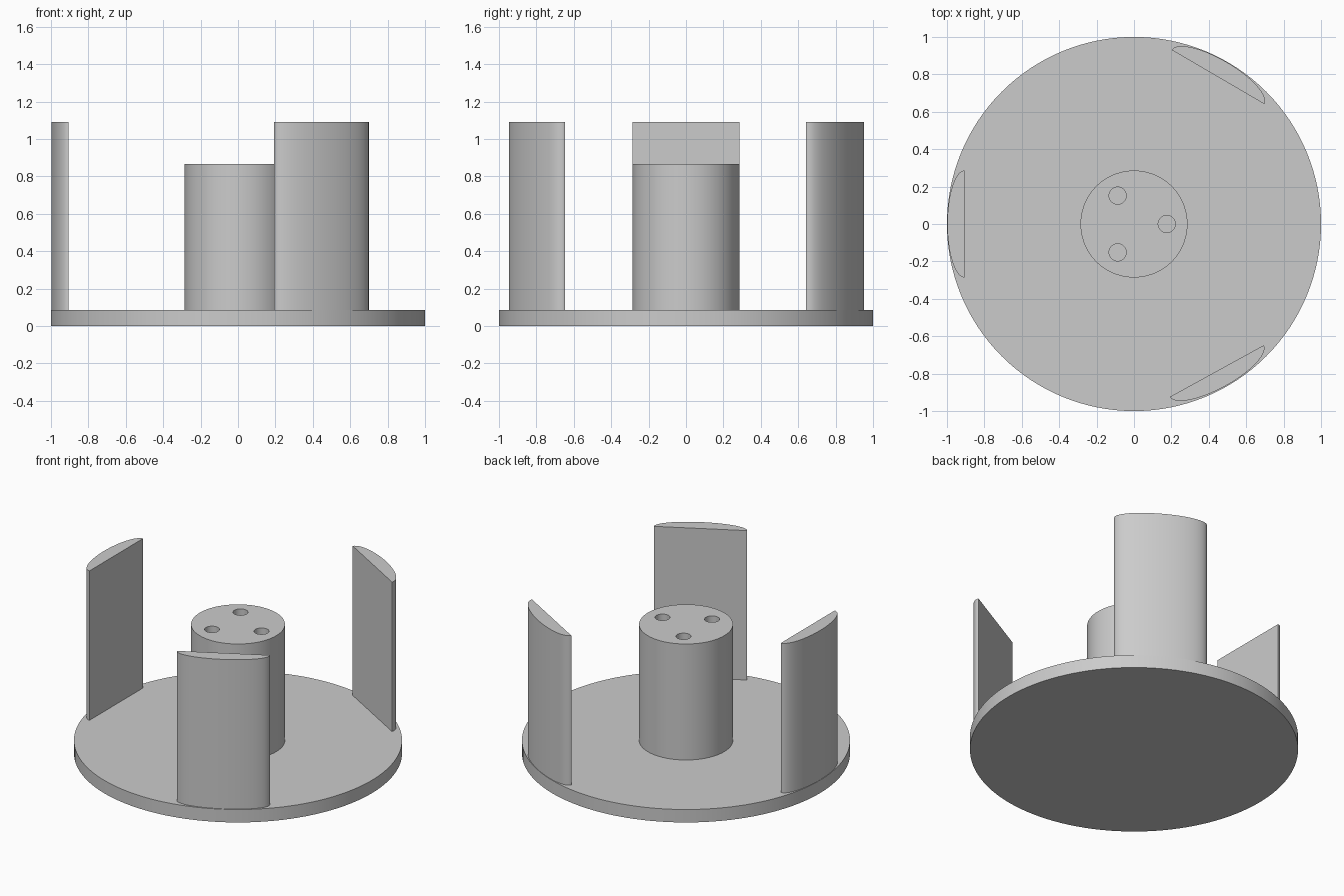
import bpy
import bmesh
from math import cos, sin, pi, radians

cube = bpy.data.objects.get("Cube")
if cube:
    bpy.data.objects.remove(cube, do_unlink=True)

# Single plain material
COLOUR = (0.6, 0.6, 0.6, 1)
grey = bpy.data.materials.new("plain grey")
grey.use_nodes = True
grey.diffuse_color = COLOUR
grey.node_tree.nodes["Principled BSDF"].inputs["Base Color"].default_value = COLOUR


def prism(name, outline, z0, z1):
    """Extrude a closed outline from z0 up to z1."""
    mesh = bpy.data.meshes.new(name)
    bm = bmesh.new()
    face = bm.faces.new([bm.verts.new((x, y, z0)) for x, y in outline])
    top = bmesh.ops.extrude_face_region(bm, geom=[face])["geom"]
    verts = [v for v in top if isinstance(v, bmesh.types.BMVert)]
    bmesh.ops.translate(bm, vec=(0, 0, z1 - z0), verts=verts)
    bmesh.ops.recalc_face_normals(bm, faces=bm.faces)
    bm.to_mesh(mesh)
    bm.free()
    mesh.materials.append(grey)
    obj = bpy.data.objects.new(name, mesh)
    bpy.context.collection.objects.link(obj)
    return obj


def circle(radius, count, cx=0, cy=0):
    steps = [2 * pi * i / count for i in range(count)]
    return [(cx + radius * cos(a), cy + radius * sin(a)) for a in steps]


def smooth(obj):
    bpy.ops.object.select_all(action="DESELECT")
    obj.select_set(True)
    bpy.context.view_layer.objects.active = obj
    bpy.ops.object.shade_smooth_by_angle(angle=radians(30))


PLATE_TOP = 0.087

# Base plate and central hub
smooth(prism("base_plate", circle(1, 128), 0, PLATE_TOP))
hub = prism("hub", circle(0.286, 96), PLATE_TOP - 0.01, 0.867)

# Three pin holes in the hub top
for i in range(3):
    a = 2 * pi * i / 3
    cutter = prism(f"hole_cutter_{i + 1}",
                   circle(0.046, 32, 0.175 * cos(a), 0.175 * sin(a)), 0.45, 1)
    cutter.hide_render = True
    cutter.hide_set(True)
    cut = hub.modifiers.new(f"hole_{i + 1}", "BOOLEAN")
    cut.operation = "DIFFERENCE"
    cut.solver = "EXACT"
    cut.object = cutter

# Bake the holes so the sharp edges are found on the finished hub
bpy.context.view_layer.update()
bpy.context.view_layer.objects.active = hub
for mod in list(hub.modifiers):
    bpy.ops.object.modifier_apply(modifier=mod.name)
for obj in [o for o in bpy.data.objects if o.name.startswith("hole_cutter")]:
    bpy.data.objects.remove(obj, do_unlink=True)
smooth(hub)

# Upright fins: half ellipses, flat side facing the hub
half_ellipse = [(0.092 * sin(pi * i / 48), 0.286 * cos(pi * i / 48))
                for i in range(49)]
FINS = {"left_side_fin_back": (0.449, 0.786, 59.7),
        "left_side_fin_front": (0.443, -0.786, -61.2),
        "right_side_fin": (-0.906, 0, 180)}
for name, (x, y, angle) in FINS.items():
    fin = prism(name, half_ellipse, PLATE_TOP - 0.01, 1.092)
    fin.location = (x, y, 0)
    fin.rotation_euler.z = radians(angle)
    smooth(fin)
